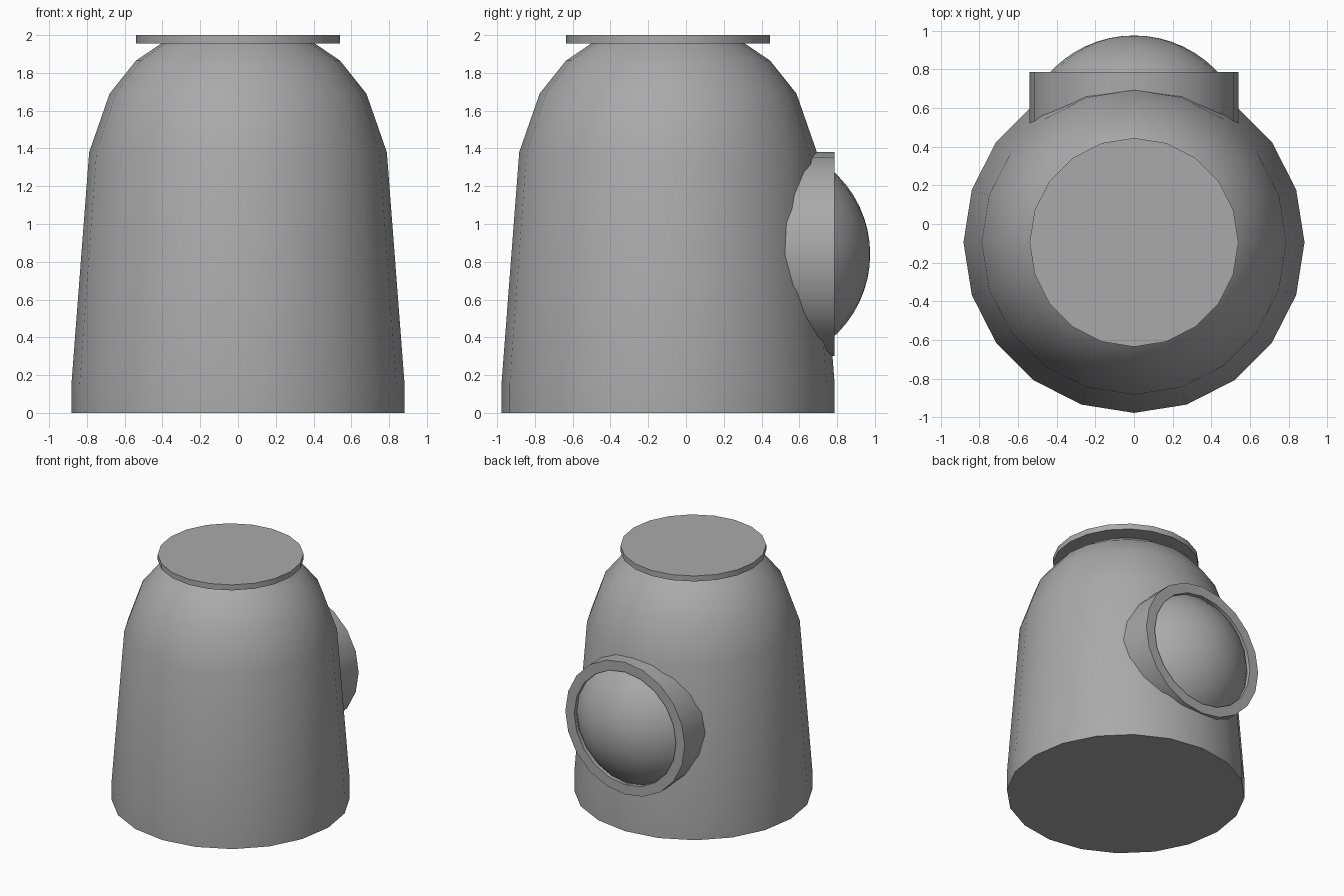
import bpy
import bmesh
from math import pi, radians, sin, cos
from mathutils import Vector

SIDES = 20
CENTRE_Y = -0.095
PORT_Z = 0.84

cube = bpy.data.objects.get("Cube")
if cube:
    bpy.data.objects.remove(cube, do_unlink=True)

grey = bpy.data.materials.new("plain_grey")
grey.use_nodes = True
colour = (0.4, 0.4, 0.4, 1)
grey.diffuse_color = colour
for node in grey.node_tree.nodes:
    if node.type == 'BSDF_PRINCIPLED':
        node.inputs["Base Color"].default_value = colour


def revolve(name, profile, location, tilt=0.0):
    """Spin a (radius, height) profile around the local z axis."""
    bm = bmesh.new()
    verts = [bm.verts.new((r, 0, h)) for r, h in profile]
    edges = [bm.edges.new(pair) for pair in zip(verts, verts[1:])]
    bmesh.ops.spin(bm, geom=verts + edges, cent=Vector(), axis=(0, 0, 1),
                   angle=2 * pi, steps=SIDES)
    bmesh.ops.remove_doubles(bm, verts=bm.verts[:], dist=0.0005)
    bmesh.ops.recalc_face_normals(bm, faces=bm.faces[:])
    mesh = bpy.data.meshes.new(name)
    bm.to_mesh(mesh)
    bm.free()
    mesh.materials.append(grey)
    obj = bpy.data.objects.new(name, mesh)
    obj.location = location
    obj.rotation_euler.x = tilt
    bpy.context.collection.objects.link(obj)
    bpy.ops.object.select_all(action='DESELECT')
    obj.select_set(True)
    bpy.context.view_layer.objects.active = obj
    bpy.ops.object.shade_smooth_by_angle(angle=radians(30))
    return obj


# Tapered body with a straight foot and a domed shoulder
revolve("body", [(0, 0), (0.882, 0), (0.882, 0.15), (0.788, 1.38),
                 (0.68, 1.69), (0.54, 1.865), (0.40, 1.96), (0, 1.97)],
        (0, CENTRE_Y, 0))

# Flat lid disc
revolve("lid", [(0, 1.955), (0.54, 1.955), (0.54, 2), (0, 2)],
        (0, CENTRE_Y, 0))

# Round collar on the back, with a shallow recess
revolve("port_collar", [(0, 0.45), (0.54, 0.45), (0.54, 0.787),
                        (0.46, 0.787), (0.46, 0.74), (0, 0.74)],
        (0, 0, PORT_Z), -pi / 2)

# Bulging lens seated in the collar
radius, base, spread, rings = 0.592, 0.383, radians(51), 8
arc = [(radius * sin(spread * (1 - i / rings)),
        base + radius * cos(spread * (1 - i / rings))) for i in range(rings + 1)]
revolve("port_lens", arc, (0, 0, PORT_Z), -pi / 2)
